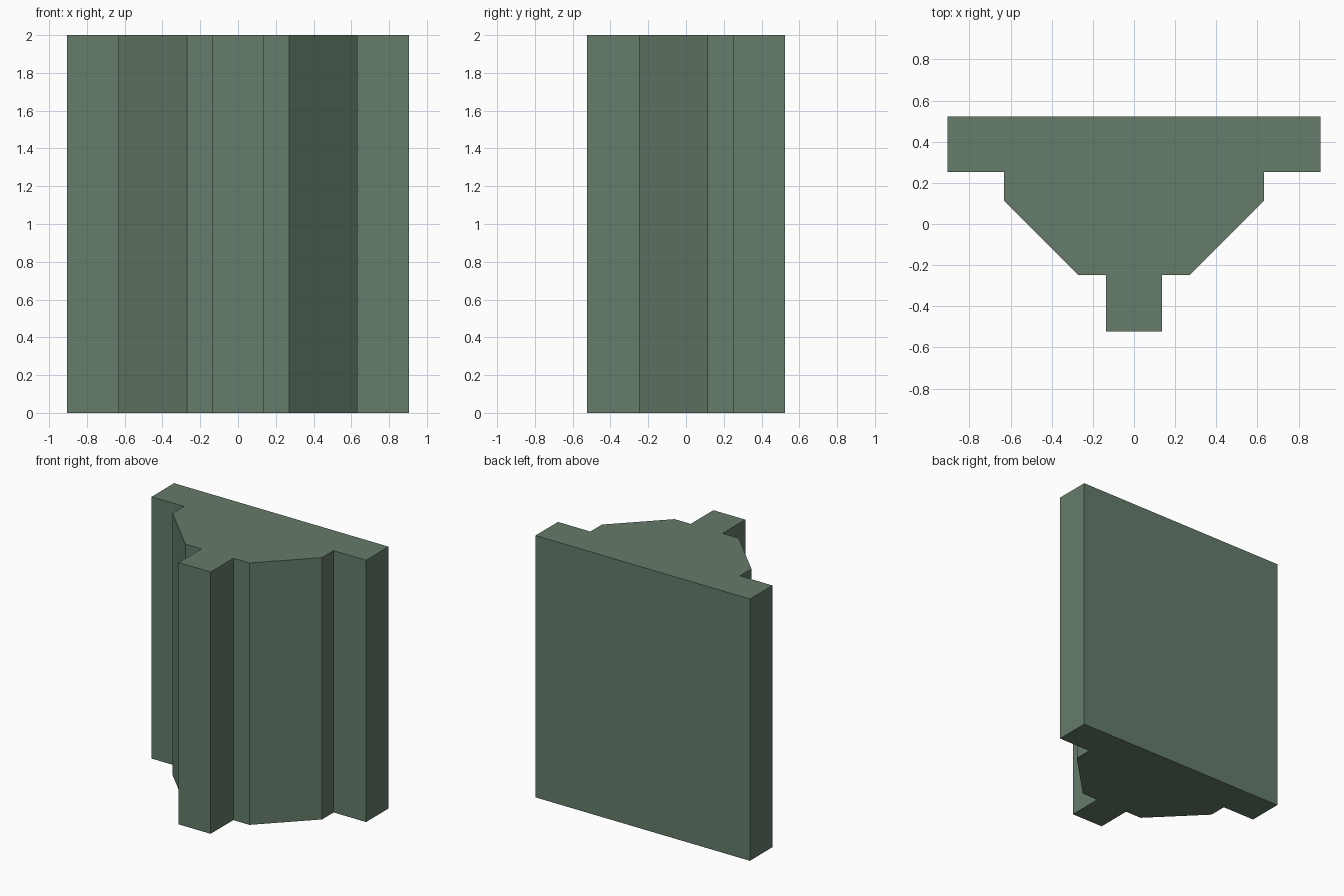
import bpy, bmesh

if "Cube" in bpy.data.objects:
    bpy.data.objects.remove(bpy.data.objects["Cube"])

HEIGHT = 2.0

# Right half of the cross-section, from the front rib round to the back plate
half = [(0.135, -0.523), (0.135, -0.249), (0.271, -0.249), (0.632, 0.113),
        (0.632, 0.252), (0.906, 0.252), (0.906, 0.523)]
profile = half + [(-x, y) for x, y in reversed(half)]

# Extrude the mirrored profile upwards
bm = bmesh.new()
base = bm.faces.new([bm.verts.new((x, y, 0)) for x, y in profile])
ext = bmesh.ops.extrude_face_region(bm, geom=[base], use_keep_orig=True)
top = [v for v in ext["geom"] if isinstance(v, bmesh.types.BMVert)]
bmesh.ops.translate(bm, verts=top, vec=(0, 0, HEIGHT))
bmesh.ops.recalc_face_normals(bm, faces=bm.faces)

mesh = bpy.data.meshes.new("stepped_column")
bm.to_mesh(mesh)
bm.free()
column = bpy.data.objects.new("stepped_column", mesh)
bpy.context.collection.objects.link(column)

# Muted green finish
green = bpy.data.materials.new("muted_green")
green.diffuse_color = (0.13, 0.2, 0.145, 1)
green.use_nodes = True
green.node_tree.nodes["Principled BSDF"].inputs["Base Color"].default_value = green.diffuse_color
mesh.materials.append(green)
